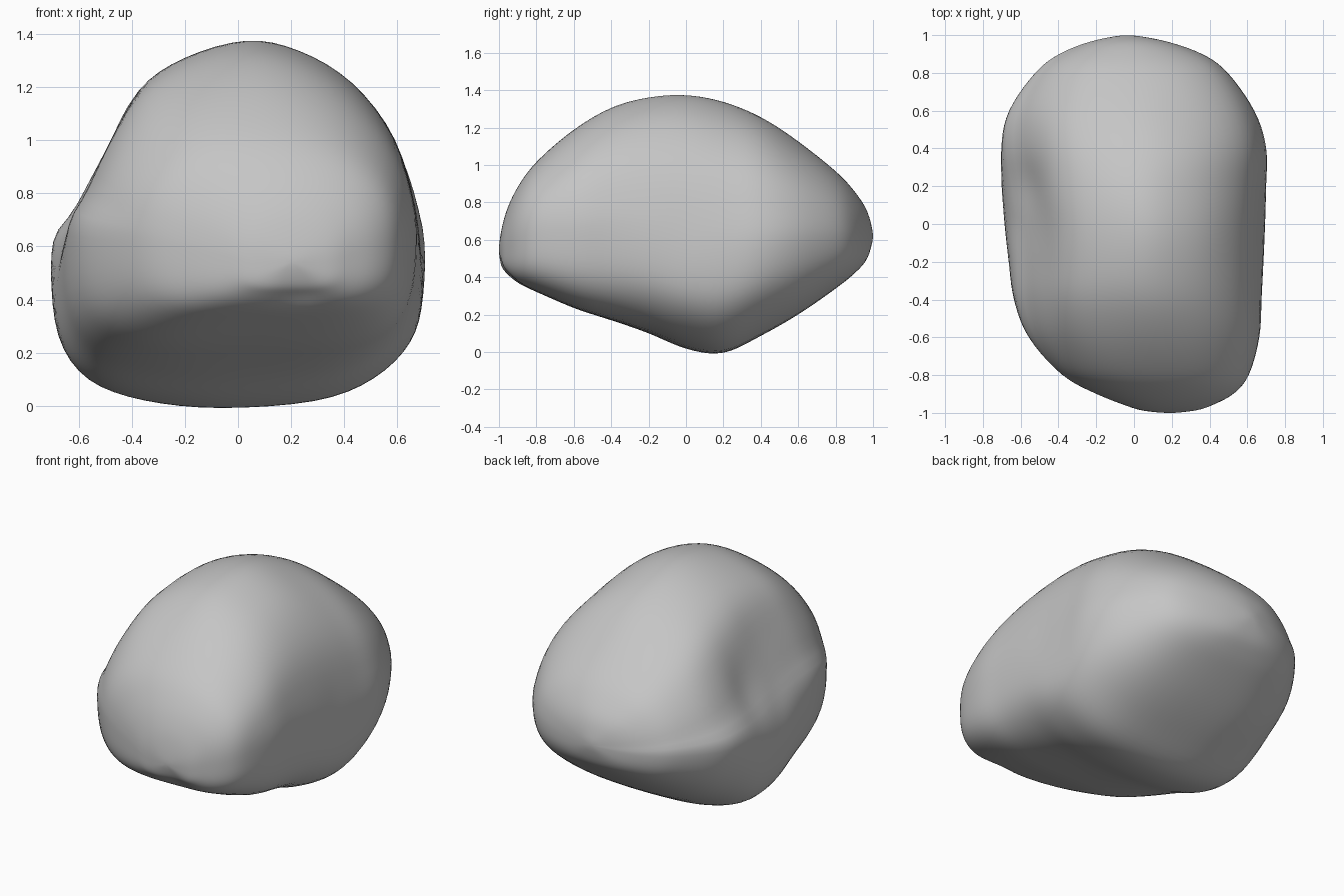
import bpy
import bmesh
import math
from mathutils import Vector, noise

cube = bpy.data.objects.get("Cube")
if cube:
    bpy.data.objects.remove(cube, do_unlink=True)

# Body extents from front to back: y, bottom, top, narrow side, wide side
STATIONS = [
    (-1.005, .54, .54, .2, .2), (-.99, .46, .64, .05, .33), (-.96, .42, .75, -.05, .42),
    (-.9, .37, .88, -.2, .53), (-.8, .32, 1.02, -.38, .61), (-.6, .235, 1.19, -.56, .665),
    (-.4, .17, 1.31, -.64, .675), (-.2, .1, 1.365, -.67, .685), (0, .015, 1.378, -.69, .695),
    (.2, -.01, 1.34, -.71, .705), (.4, .085, 1.26, -.71, .705), (.6, .2, 1.13, -.665, .64),
    (.8, .34, .97, -.525, .5), (.9, .42, .86, -.4, .36), (.97, .5, .75, -.23, .16),
    (1.005, .62, .62, -.04, -.04),
]

# Cross-section outline: sideways -1 to 1, height 0 to 1
OUTLINE = [
    (-.1, 0), (.42, .02), (.73, .08), (.94, .18), (1, .31), (.97, .5), (.86, .72),
    (.62, .88), (.33, .97), (.04, 1), (-.3, .95), (-.55, .86), (-.71, .7),
    (-.86, .53), (-.98, .38), (-.98, .19), (-.82, .07), (-.5, .02),
]


def spline(a, b, c, d, t):
    """Smooth curve between b and c."""
    return [
        q + (r - p) * t / 2 + (p * 2 - q * 5 + r * 4 - s) * t ** 2 / 2
        + (q * 3 - p - r * 3 + s) * t ** 3 / 2
        for p, q, r, s in zip(a, b, c, d)
    ]


def refine(points, steps, closed):
    """Resample a row of points along a smooth curve."""
    count = len(points)

    def pick(i):
        return points[i % count] if closed else points[max(0, min(count - 1, i))]

    result = []
    for i in range(count if closed else count - 1):
        for k in range(steps):
            result.append(spline(pick(i - 1), pick(i), pick(i + 1), pick(i + 2), k / steps))
    if not closed:
        result.append(list(points[-1]))
    return result


def rounded(u, v, y):
    """Blend an outline point to an oval: domed above, boxy below the front."""
    p = v * 2 - 1
    if p > 0:
        power = 2.1
        amount = min(1, abs(y) / .8) ** 1.7 * (.9 if y < 0 else .6)
    else:
        power = 4 if y < 0 else 2.8
        amount = min(1, abs(y) / .5)
    reach = (abs(u) ** power + abs(p) ** power) ** (1 / power)
    return u + (u / reach - u) * amount, v + ((p / reach + 1) / 2 - v) * amount


def bump(point, centre, radius):
    """Soft round falloff around a centre."""
    return math.exp(-((point - Vector(centre)).length / radius) ** 2)


def weather(point):
    """Add the side hollow, the front pit and gentle unevenness."""
    point.x += .03 * bump(point, (-.56, .2, .8), .15)
    point.y += .03 * bump(point, (.24, -.93, .43), .08)
    point += noise.noise_vector(point * 3) * .004
    return point


# Loft the stone body, rounder towards both ends
bm = bmesh.new()
outline = refine(OUTLINE, 4, True)
rings = []
for y, low, high, left, right in refine(STATIONS, 5, False)[1:-1]:
    middle, half = (left + right) / 2, (right - left) / 2
    ring = []
    for u, v in outline:
        u, v = rounded(u, v, y)
        point = Vector((middle + half * u, y, low + (high - low) * v))
        ring.append(bm.verts.new(weather(point)))
    rings.append(ring)

for first, second in zip(rings, rings[1:]):
    for i in range(len(first)):
        j = (i + 1) % len(first)
        bm.faces.new((first[i], first[j], second[j], second[i]))

# Close both ends with fans
for ring, y in ((rings[0], -1), (rings[-1], 1)):
    centre = sum((v.co for v in ring), Vector()) / len(ring)
    centre.y = y
    tip = bm.verts.new(centre)
    for i in range(len(ring)):
        bm.faces.new((ring[i], ring[(i + 1) % len(ring)], tip))

# Soften the surface
for _ in range(4):
    bmesh.ops.smooth_vert(bm, verts=bm.verts, factor=.5,
                          use_axis_x=True, use_axis_y=True, use_axis_z=True)
bmesh.ops.recalc_face_normals(bm, faces=bm.faces)
for face in bm.faces:
    face.smooth = True

mesh = bpy.data.meshes.new("boulder")
bm.to_mesh(mesh)
bm.free()
boulder = bpy.data.objects.new("boulder", mesh)
bpy.context.collection.objects.link(boulder)

# Plain grey stone
stone = bpy.data.materials.new("stone grey")
stone.use_nodes = True
stone.diffuse_color = (.56, .56, .56, 1)
stone.node_tree.nodes["Principled BSDF"].inputs["Base Color"].default_value = (.56, .56, .56, 1)
mesh.materials.append(stone)
